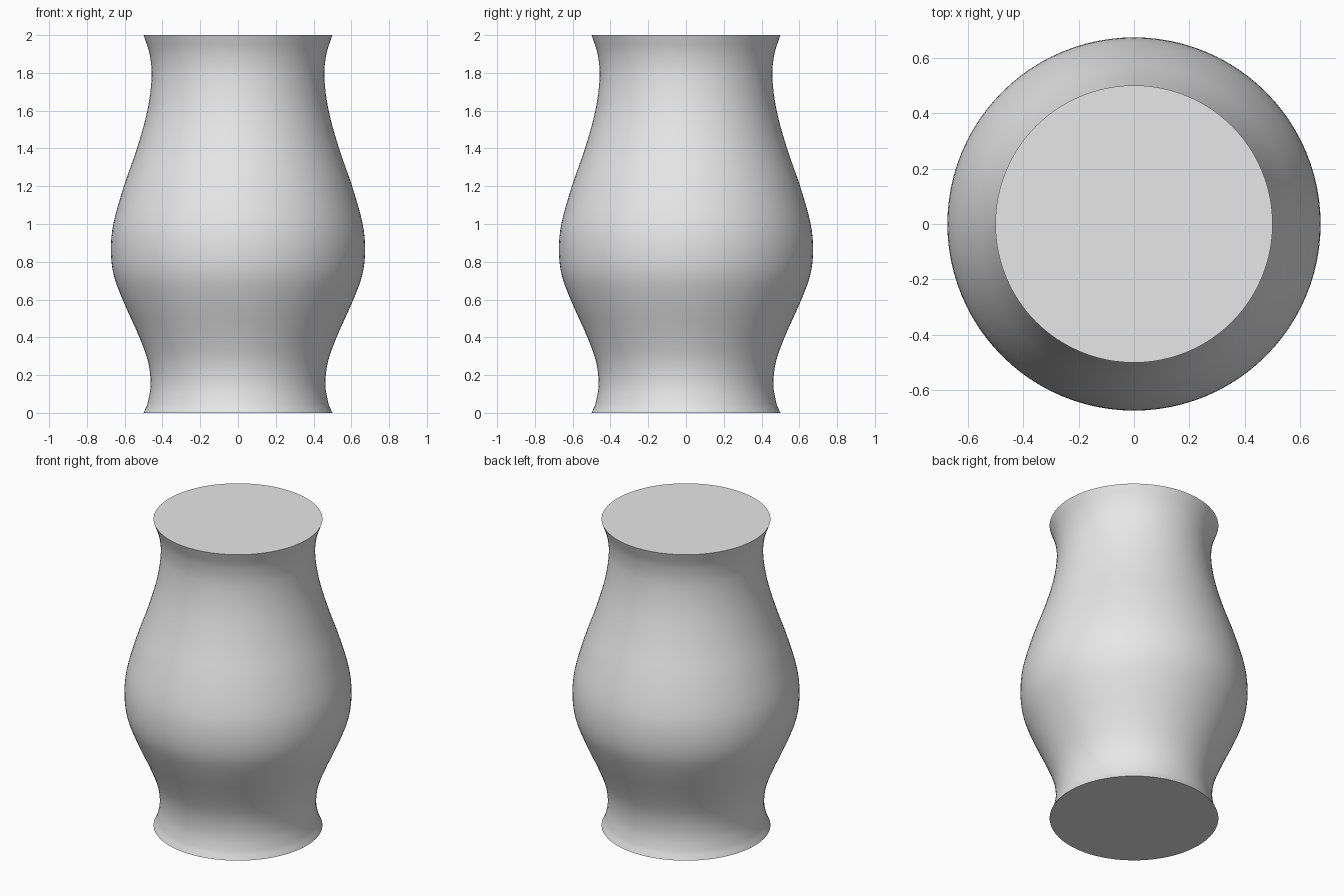
import bpy, bmesh, math

cube = bpy.data.objects.get("Cube")
if cube:
    bpy.data.objects.remove(cube, do_unlink=True)

# Plain grey material
grey = bpy.data.materials.new("plain grey")
grey.use_nodes = True
colour = (0.8, 0.8, 0.8, 1)
grey.diffuse_color = colour
grey.node_tree.nodes["Principled BSDF"].inputs["Base Color"].default_value = colour

# Silhouette: (radius, height) from the foot to the rim
PROFILE = [(0.5, 0), (0.479, 0.05), (0.463, 0.15), (0.476, 0.27), (0.522, 0.4),
           (0.611, 0.6), (0.658, 0.73), (0.673, 0.86), (0.66, 1.0), (0.604, 1.2),
           (0.535, 1.4), (0.48, 1.6), (0.457, 1.78), (0.468, 1.9), (0.5, 2)]
SEGMENTS = 96
STEPS = 4


def slope(i):
    a, b = PROFILE[max(i - 1, 0)], PROFILE[min(i + 1, len(PROFILE) - 1)]
    return (b[0] - a[0]) / (b[1] - a[1])


def smooth_profile():
    """Cubic Hermite curve through the silhouette points."""
    points = []
    for i in range(len(PROFILE) - 1):
        (r0, z0), (r1, z1) = PROFILE[i], PROFILE[i + 1]
        h = z1 - z0
        for k in range(STEPS):
            t = k / STEPS
            r = ((1 + 2 * t) * (1 - t) ** 2 * r0 + t * (1 - t) ** 2 * h * slope(i)
                 + t * t * (3 - 2 * t) * r1 + t * t * (t - 1) * h * slope(i + 1))
            points.append((r, z0 + t * h))
    return points + [PROFILE[-1]]


# Turned body with flat closed ends
bm = bmesh.new()
rings = []
for r, z in smooth_profile():
    angles = [math.tau * k / SEGMENTS for k in range(SEGMENTS)]
    rings.append([bm.verts.new((r * math.cos(a), r * math.sin(a), z)) for a in angles])
for low, high in zip(rings, rings[1:]):
    for k in range(SEGMENTS):
        n = (k + 1) % SEGMENTS
        bm.faces.new((low[k], low[n], high[n], high[k]))
bm.faces.new(rings[0][::-1])
bm.faces.new(rings[-1])

mesh = bpy.data.meshes.new("vase_body")
bm.to_mesh(mesh)
bm.free()
mesh.materials.append(grey)
body = bpy.data.objects.new("vase_body", mesh)
bpy.context.collection.objects.link(body)

# Smooth sides, crisp rims
bpy.ops.object.select_all(action="DESELECT")
body.select_set(True)
bpy.context.view_layer.objects.active = body
bpy.ops.object.shade_smooth_by_angle(angle=math.radians(35))
